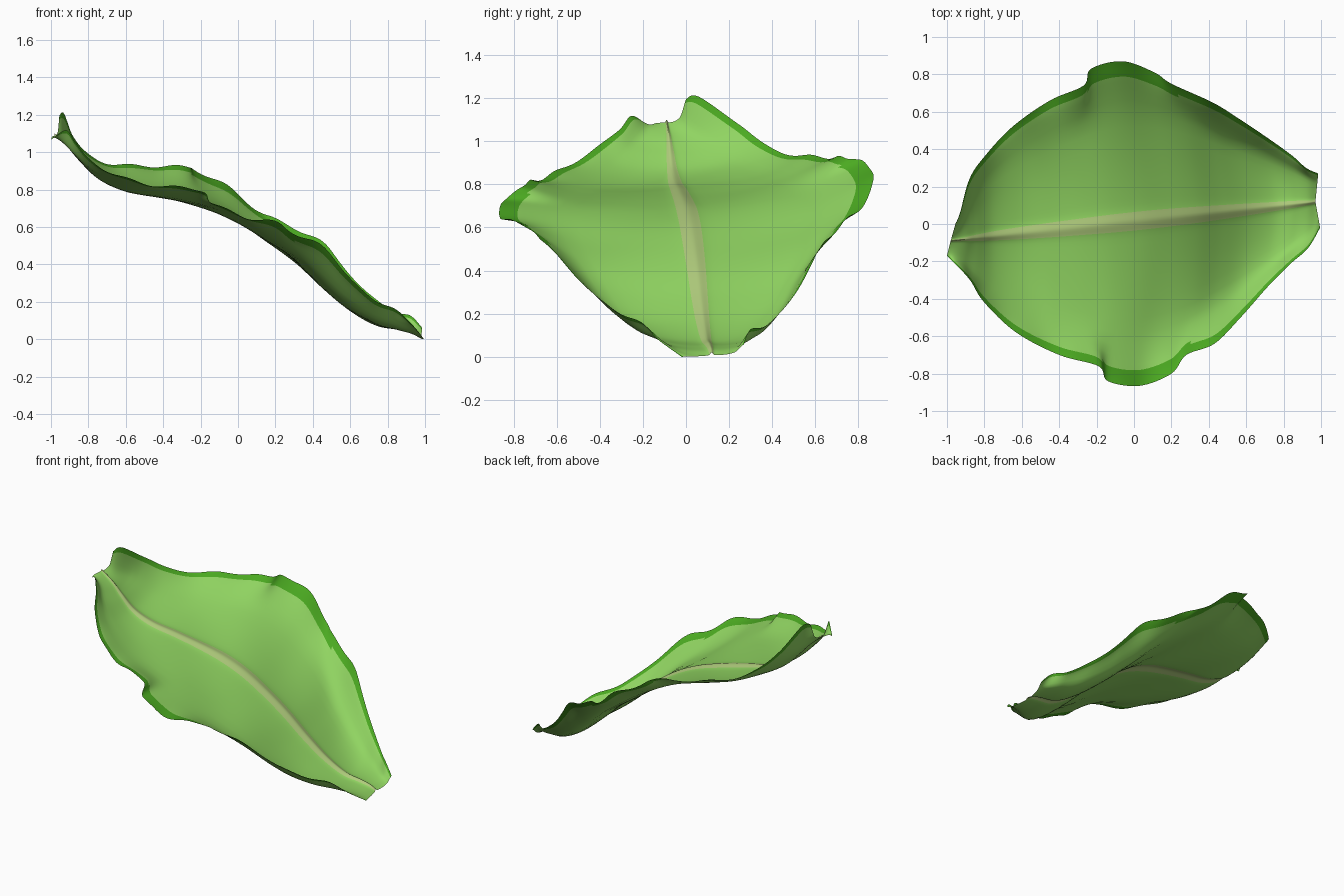
import bpy, bmesh, math
from mathutils import Vector

if "Cube" in bpy.data.objects:
    bpy.data.objects.remove(bpy.data.objects["Cube"])

# Stations along the leaf: rib x, z | back edge x, y, z | front edge x, y, z
STATIONS = [
    (-.98, 1.10, -.955, .0, 1.21, -1.0, -.17, 1.08),
    (-.90, 1.035, -.93, .06, 1.22, -.92, -.25, 1.13),
    (-.84, .965, -.88, .24, 1.09, -.87, -.31, 1.06),
    (-.75, .875, -.80, .36, 1.0, -.80, -.42, .98),
    (-.62, .815, -.65, .52, .945, -.63, -.58, .88),
    (-.45, .78, -.45, .66, .94, -.40, -.70, .83),
    (-.25, .735, -.27, .74, .93, -.19, -.76, .81),
    (-.10, .69, -.23, .83, .92, -.14, -.84, .74),
    (.05, .62, -.06, .87, .83, .03, -.865, .67),
    (.20, .52, .11, .81, .70, .20, -.80, .635),
    (.34, .41, .20, .75, .65, .28, -.70, .59),
    (.48, .28, .42, .65, .55, .43, -.64, .52),
    (.62, .165, .55, .57, .42, .57, -.50, .38),
    (.75, .09, .70, .47, .25, .72, -.33, .22),
    (.86, .065, .84, .37, .16, .84, -.21, .18),
    (.93, .045, .92, .30, .14, .93, -.13, .09),
    (.97, .02, .985, .27, .07, .995, -.02, .01),
]
STEPS = 8
SIDE = [0, .015, .03, .045, .06, .08, .11, .15, .22, .32, .42, .52, .62, .71, .78,
        .84, .88, .91, .935, .955, .98, 1.0]


def material(name, color):
    m = bpy.data.materials.new(name)
    m.diffuse_color = (*color, 1)
    m.use_nodes = True
    m.node_tree.nodes["Principled BSDF"].inputs["Base Color"].default_value = m.diffuse_color
    return m


def catmull(a, b, c, d, t):
    return [.5 * (2 * q + (r - p) * t + (2 * p - 5 * q + 4 * r - s) * t * t
                  + (3 * q - p - 3 * r + s) * t ** 3) for p, q, r, s in zip(a, b, c, d)]


def smooth_stations():
    n = len(STATIONS)
    rows = []
    for i in range(n - 1):
        pts = [STATIONS[min(max(i + k, 0), n - 1)] for k in (-1, 0, 1, 2)]
        rows += [catmull(*pts, j / STEPS) for j in range(STEPS)]
    return rows + [list(STATIONS[-1])]


def averaged(rows):
    # Calmer outline that guides the blade inside the frilly lobes
    result = []
    for i in range(len(rows)):
        w = min(14, i, len(rows) - 1 - i)
        part = rows[i - w:i + w + 1]
        result.append([sum(c) / len(part) for c in zip(*part)])
    return result


def ease(a, lo, hi):
    a = min(1, max(0, (a - lo) / (hi - lo)))
    return a * a * (3 - 2 * a)


def leaf_point(row, calm, t):
    # Cupped cross-section: raised rib, shallow blade, upturned flared rim
    a = abs(t)
    k = 2 if t > 0 else 5
    rib = Vector((row[0], .015 + .107 * row[0], row[1]))
    edge = Vector(calm[k:k + 3]).lerp(Vector(row[k:k + 3]), ease(a, .6, 1))
    p = rib.lerp(edge, a)
    lip = .5 * a ** 8 + .5 * ease(a, .66, .96)
    rise = .45 * a ** 2 + .55 * lip
    if t > 0:
        high = 1 - ease(row[0], -.1, .5)
        rise += high * ease(row[0], -.9, -.5) * (.72 * a ** 1.4 + .28 * lip - rise)
    p.z = rib.z + (edge.z - rib.z) * rise
    span = min(1, (edge - rib).length / .6)
    p.z -= .012 * math.sin(math.pi * min(1, a * 1.1)) * span
    p.z += .007 * span * math.sin(math.pi * a) * math.sin(11 * p.x + 6 * p.y + (2 if t > 0 else 0))
    p.z += .010 * span * a ** 8 * math.sin(24 * p.x + 3 * t)
    p.z += .012 * math.exp(-(a / .055) ** 2)
    return p


# Whole leaf as one smooth sheet: blade, rim and rib by material
columns = [-t for t in reversed(SIDE[1:])] + SIDE
rows = smooth_stations()
bm = bmesh.new()
grid = [[bm.verts.new(leaf_point(r, c, t)) for t in columns] for r, c in zip(rows, averaged(rows))]
for i in range(len(grid) - 1):
    rim_start = .915 if -.2 < rows[i][0] < .35 else .94
    for j in range(len(columns) - 1):
        f = bm.faces.new((grid[i][j], grid[i + 1][j], grid[i + 1][j + 1], grid[i][j + 1]))
        f.smooth = True
        mid = abs(columns[j] + columns[j + 1]) / 2
        f.material_index = 2 if mid < .06 else (1 if mid > rim_start else 0)
low = min(v.co.z for v in bm.verts)
for v in bm.verts:
    v.co.z -= low
bmesh.ops.recalc_face_normals(bm, faces=bm.faces)
if sum(f.normal.z for f in bm.faces) < 0:
    bmesh.ops.reverse_faces(bm, faces=bm.faces)

mesh = bpy.data.meshes.new("lettuce_leaf")
bm.to_mesh(mesh)
bm.free()
for name, color in (("blade_green", (.28, .66, .12)), ("rim_green", (.07, .40, .015)),
                    ("rib_pale", (.43, .60, .20))):
    mesh.materials.append(material(name, color))
leaf = bpy.data.objects.new("lettuce_leaf", mesh)
bpy.context.collection.objects.link(leaf)
